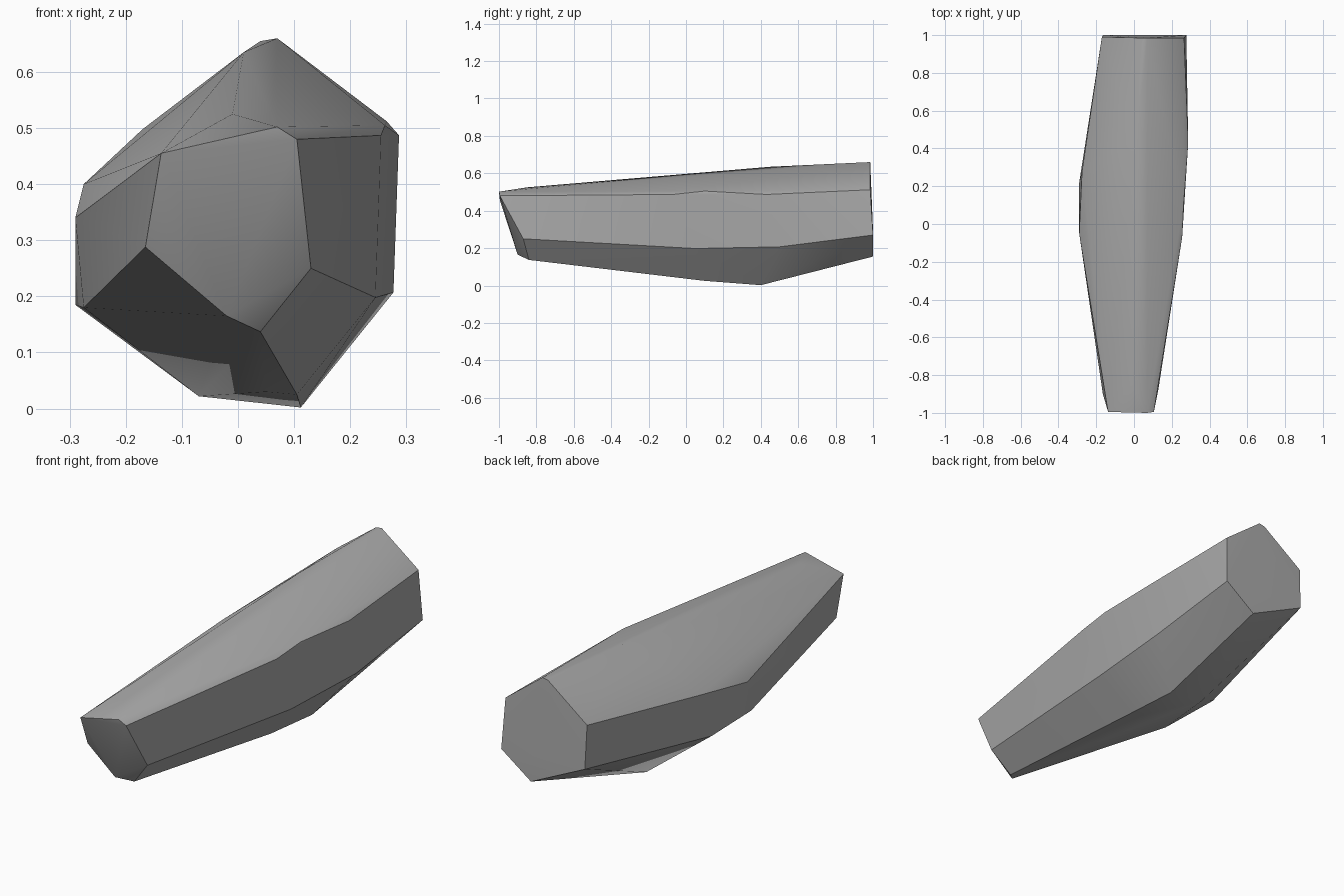
import bpy
import bmesh

# Remove the default cube
default = bpy.data.objects.get("Cube")
if default:
    bpy.data.objects.remove(default, do_unlink=True)


def make_material(name, colour):
    material = bpy.data.materials.new(name)
    material.use_nodes = True
    material.diffuse_color = colour
    material.node_tree.nodes["Principled BSDF"].inputs["Base Color"].default_value = colour
    return material


# Lengthwise ridges of the chiselled stone, each running from front to back
ridges = {
    "crown": [(.07, -1, .502), (-.01, -.85, .525), (.01, .45, .635), (.04, .985, .655), (.07, .985, .66)],
    "upper_right": [(.105, -.995, .48), (.255, -.07, .487), (.262, .1, .505), (.287, .43, .487), (.265, .985, .512)],
    "lower_right": [(.13, -.87, .25), (.245, .05, .198), (.277, .5, .207), (.277, 1, .27)],
    "keel": [(.04, -.84, .137), (.105, .1, .025), (.112, .4, .002), (.12, 1, .155)],
    "belly": [(-.02, -.9, .165), (.05, .1, .03), (-.07, .4, .022)],
    "lower_left": [(-.165, -.9, .288), (-.255, -.2, .19), (-.275, -.1, .18), (-.29, .22, .185), (-.165, 1, .29)],
    "upper_left": [(-.137, -.995, .455), (-.29, -.05, .34), (-.275, .28, .40), (-.17, .99, .498)],
}


def build_faceted_stone(name, lines, material):
    """Wrap a tight skin around the ridge lines."""
    bm = bmesh.new()
    for line in lines.values():
        for point in line:
            bm.verts.new(point)
    hull = bmesh.ops.convex_hull(bm, input=bm.verts)
    loose = {v for v in hull["geom_interior"] if isinstance(v, bmesh.types.BMVert)}
    loose.update(v for v in bm.verts if not v.link_faces)
    bmesh.ops.delete(bm, geom=list(loose), context="VERTS")
    bmesh.ops.recalc_face_normals(bm, faces=bm.faces)

    mesh = bpy.data.meshes.new(name)
    bm.to_mesh(mesh)
    bm.free()
    mesh.materials.append(material)
    stone = bpy.data.objects.new(name, mesh)
    bpy.context.collection.objects.link(stone)
    return stone


stone = build_faceted_stone("stone_shard", ridges, make_material("stone grey", (.4, .4, .4, 1)))

# Soften the gentle bends, keep the chiselled edges crisp
bpy.ops.object.select_all(action="DESELECT")
stone.select_set(True)
bpy.context.view_layer.objects.active = stone
bpy.ops.object.shade_smooth_by_angle(angle=.52)
